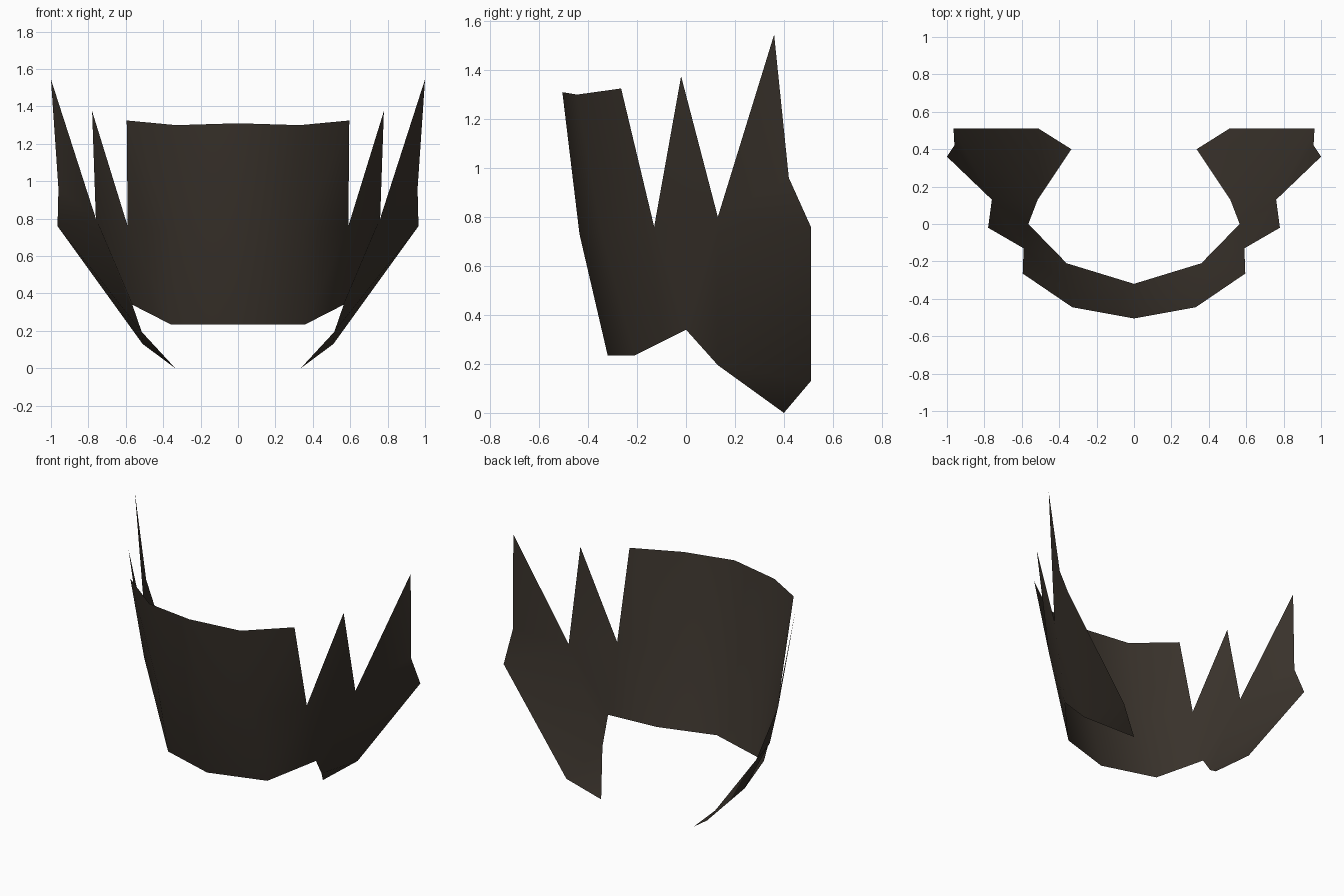
import bpy
import bmesh
import math

if "Cube" in bpy.data.objects:
    bpy.data.objects.remove(bpy.data.objects["Cube"])

# Dark brown colour of the whole shell
brown = bpy.data.materials.new("dark brown")
brown.diffuse_color = (0.042, 0.033, 0.025, 1)
brown.use_nodes = True
brown.node_tree.nodes["Principled BSDF"].inputs["Base Color"].default_value = brown.diffuse_color

# Right half outline and inner rows of the thin collar
points = {
    # front panel columns: top, middle, bottom
    "top0": (0, -0.505, 1.31), "mid0": (0, -0.435, 0.73), "low0": (0, -0.32, 0.235),
    "top1": (0.33, -0.445, 1.30), "mid1": (0.345, -0.345, 0.74), "low1": (0.36, -0.21, 0.235),
    "top2": (0.595, -0.265, 1.325), "notch1": (0.59, -0.13, 0.76), "low2": (0.565, 0, 0.34),
    # side wing with two spikes
    "spike1": (0.78, -0.02, 1.375), "notch2": (0.76, 0.13, 0.80), "low3": (0.515, 0.13, 0.195),
    "spike2": (1.0, 0.36, 1.545), "rear_top": (0.96, 0.42, 0.96), "rear_mid": (0.965, 0.51, 0.76),
    "rear_low": (0.51, 0.51, 0.13), "tip": (0.335, 0.40, 0),
}
faces = [
    "low0 low1 mid1 mid0", "mid0 mid1 top1 top0",
    "low1 low2 notch1 mid1", "mid1 notch1 top2 top1",
    "low2 low3 notch2 notch1", "notch1 notch2 spike1",
    "notch2 rear_top spike2", "notch2 rear_mid rear_top",
    "low3 rear_low rear_mid notch2", "low3 tip rear_low",
]

bm = bmesh.new()
verts = {name: bm.verts.new(co) for name, co in points.items()}
for face in faces:
    bm.faces.new([verts[name] for name in face.split()])
mesh = bpy.data.meshes.new("spiked_collar")
bm.to_mesh(mesh)
bm.free()
mesh.materials.append(brown)

collar = bpy.data.objects.new("spiked_collar", mesh)
bpy.context.collection.objects.link(collar)
bpy.context.view_layer.objects.active = collar
collar.select_set(True)
bpy.ops.object.shade_smooth_by_angle(angle=math.radians(60))

# Left half
mirror = collar.modifiers.new("mirror", 'MIRROR')
mirror.use_clip = True
